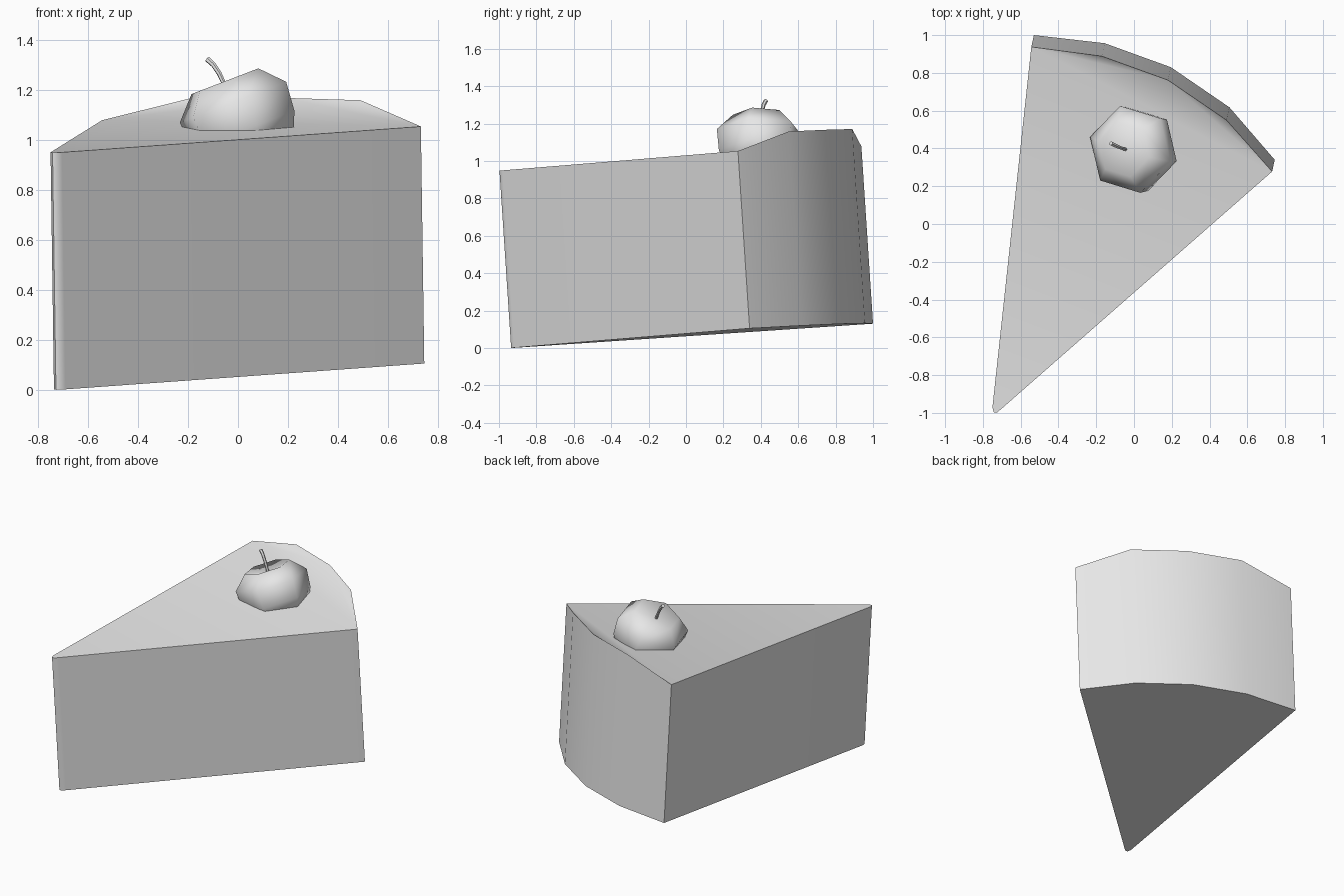
import bpy, bmesh, math
from mathutils import Vector, Matrix

if "Cube" in bpy.data.objects:
    bpy.data.objects.remove(bpy.data.objects["Cube"], do_unlink=True)

grey = bpy.data.materials.new("plain grey")
grey.use_nodes = True
grey.diffuse_color = (0.8, 0.8, 0.8, 1)
grey.node_tree.nodes["Principled BSDF"].inputs["Base Color"].default_value = (0.8, 0.8, 0.8, 1)


def finish(name, bm, angle):
    """Turn a bmesh into a smooth-shaded object."""
    bmesh.ops.recalc_face_normals(bm, faces=bm.faces)
    mesh = bpy.data.meshes.new(name)
    bm.to_mesh(mesh)
    bm.free()
    mesh.materials.append(grey)
    obj = bpy.data.objects.new(name, mesh)
    bpy.context.collection.objects.link(obj)
    bpy.ops.object.select_all(action='DESELECT')
    obj.select_set(True)
    bpy.context.view_layer.objects.active = obj
    bpy.ops.object.shade_smooth_by_angle(angle=math.radians(angle))
    return obj


def bridge(bm, a, b):
    """Join two closed rings with quads."""
    n = len(a)
    for i in range(n):
        j = (i + 1) % n
        bm.faces.new((a[i], a[j], b[j], b[i]))


# Cake wedge: outline on a slightly tilted base, with a raised back rim
arc = [(-0.53, 1.0), (-0.155, 0.957), (0.195, 0.83), (0.505, 0.618), (0.745, 0.34)]
tip = [(-0.69, -0.918), (-0.711, -0.935), (-0.728, -0.935), (-0.736, -0.91)]
slope = Vector((0.0144, 0.0657))
up = Vector((-slope.x, -slope.y, 1)) * 0.948
bm = bmesh.new()
bottom, top = [], []
for i, (x, y) in enumerate(arc + tip):
    p = Vector((x, y, slope.x * (x + 0.735) + slope.y * (y + 0.935)))
    bottom.append(bm.verts.new(p))
    rise = 1.095 if i in (1, 2, 3) else 1
    top.append(bm.verts.new(p + up * rise))
bridge(bm, bottom, top)
bm.faces.new(bottom)
bm.faces.new([top[0]] + top[4:])
for tri in ((0, 1, 2), (2, 3, 4), (0, 2, 4)):
    bm.faces.new([top[i] for i in tri])
finish("cake_slice", bm, 40)

# Six-sided fruit, leaning to one side and sunk into the top
bm = bmesh.new()
rings = []
for r, h in ((0.19, -0.2), (0.226, -0.12), (0.237, 0), (0.149, 0.09)):
    rings.append([bm.verts.new((r * math.cos(a), r * math.sin(a), h))
                  for a in (math.radians(60 * k - 16) for k in range(6))])
for lower, upper in zip(rings, rings[1:]):
    bridge(bm, lower, upper)
bm.faces.new(rings[0])
dip = bm.verts.new((0, 0, 0.055))
for k in range(6):
    bm.faces.new((rings[-1][k], rings[-1][(k + 1) % 6], dip))
bm.transform(Matrix.Translation((-0.02, 0.395, 1.15)) @ Matrix.Rotation(math.radians(-21), 4, 'Y'))
finish("fruit", bm, 75)

# Bent stem
path = [(-0.045, 0.395, 1.2), (-0.075, 0.405, 1.265), (-0.098, 0.415, 1.3), (-0.122, 0.427, 1.322)]
bm = bmesh.new()
rings = []
for i, p in enumerate(path):
    ahead = Vector(path[min(i + 1, 3)]) - Vector(path[max(i - 1, 0)])
    frame = Matrix.Translation(p) @ ahead.to_track_quat('Z', 'Y').to_matrix().to_4x4()
    radius = 0.009 + 0.001 * i
    rings.append(bmesh.ops.create_circle(bm, segments=6, radius=radius, matrix=frame)["verts"])
for lower, upper in zip(rings, rings[1:]):
    bmesh.ops.bridge_loops(bm, edges=[e for e in bm.edges if
                           all(v in lower for v in e.verts) or all(v in upper for v in e.verts)])
bm.faces.new(rings[0])
bm.faces.new(rings[-1])
finish("stem", bm, 50)
